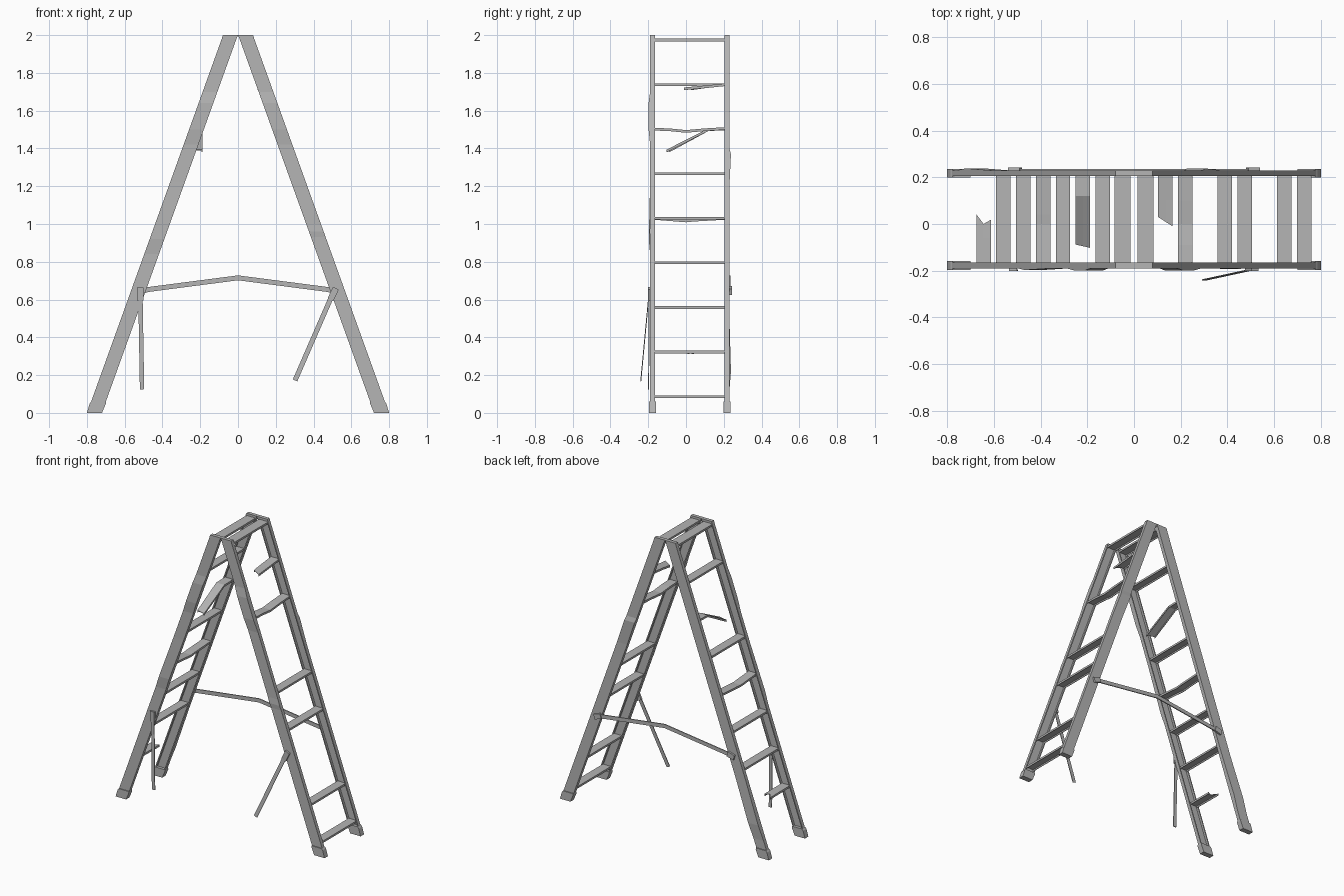
import bpy, bmesh
from mathutils import Vector

old = bpy.data.objects.get("Cube")
if old:
    bpy.data.objects.remove(old, do_unlink=True)

metal = bpy.data.materials.new("worn grey metal")
metal.use_nodes = True
GREY = (0.46, 0.46, 0.46, 1)
metal.diffuse_color = GREY
metal.node_tree.nodes["Principled BSDF"].inputs["Base Color"].default_value = GREY

FRONT, BACK = -0.165, 0.205      # inner faces of the front and back rails
DEPTH = 0.025


def centre_x(z):
    """Distance of a rail's centre line from the middle at height z."""
    return 0.04 + 0.36 * (2 - z)


def loft(name, rings):
    """Join matching rings of points into a closed solid."""
    bm = bmesh.new()
    loops = [[bm.verts.new(p) for p in ring] for ring in rings]
    n = len(loops[0])
    for a, b in zip(loops, loops[1:]):
        for i in range(n):
            j = (i + 1) % n
            bm.faces.new((a[i], a[j], b[j], b[i]))
    bm.faces.new(loops[0])
    bm.faces.new(loops[-1])
    bmesh.ops.recalc_face_normals(bm, faces=bm.faces)
    mesh = bpy.data.meshes.new(name)
    bm.to_mesh(mesh)
    bm.free()
    mesh.materials.append(metal)
    obj = bpy.data.objects.new(name, mesh)
    bpy.context.scene.collection.objects.link(obj)
    return obj


def slab(x0, x1, y0, y1, z):
    return [(x0, y0, z), (x1, y0, z), (x1, y1, z), (x0, y1, z)]


def rail(name, side, inner, dents):
    """Channel rail, open towards the treads, with dents given as (z, push)."""
    out = -1 if inner < 0 else 1
    half, wall = 0.039, 0.008
    rings = []
    for z, push in [(0.03, 0)] + dents + [(1.99, 0)]:
        c = side * centre_x(z)
        outer, web = inner + out * (DEPTH + push), inner + out * 0.015
        rings.append([(c - half, outer, z), (c + half, outer, z),
                      (c + half, inner, z), (c + half - wall, inner, z),
                      (c + half - wall, web, z), (c - half + wall, web, z),
                      (c - half + wall, inner, z), (c - half, inner, z)])
    loft(name, rings)
    # closed top end
    ends = sorted((inner, inner + out * DEPTH))
    loft(name + "_cap", [slab(side * centre_x(z) - 0.04, side * centre_x(z) + 0.04,
                              *ends, z) for z in (1.985, 2.0)])
    # foot, following the slope of the rail
    y0, y1 = ends[0] - 0.006, ends[1] + 0.006
    loft(name + "_foot", [slab(side * centre_x(z) - w, side * centre_x(z) + w, y0, y1, z)
                          for z, w in ((0, 0.04), (0.05, 0.043), (0.06, 0.038))])


upper_dent = [(1.42, 0), (1.5, 0.008), (1.64, 0.008), (1.7, 0)]
rail("front_right_rail", -1, FRONT, [(0.84, 0), (0.92, 0.007), (1.22, 0)] + upper_dent)
rail("front_left_rail", 1, FRONT, [(0.93, 0), (0.96, 0.003), (1.0, 0)] + upper_dent)
rail("back_right_rail", -1, BACK, [(0.12, 0), (0.22, 0.008), (0.5, 0)])
rail("back_left_rail", 1, BACK, [(1.2, 0), (1.37, 0.008), (1.4, 0)])


def tread(name, side, z, path=None, skew=0, jag=0, half=0.031):
    """Lipped tread swept along (y, drop) points; the last end may be torn."""
    path = path or [(FRONT - 0.01, 0), (BACK + 0.01, 0)]
    c = side * centre_x(z)
    h, lip = half, 0.004
    profile = [(-h, -0.008), (-h, 0.006), (0, 0.006), (h, 0.006), (h, -0.008),
               (h - lip, -0.008), (h - lip, 0.002), (0, 0.002),
               (lip - h, 0.002), (lip - h, -0.008)]
    rings = []
    for i, (y, drop) in enumerate(path):
        torn = i == len(path) - 1
        rings.append([(c + x, y + torn * (skew * x / h + jag * abs(x) / h), z - drop + dz)
                      for x, dz in profile])
    loft(name, rings)


# whole treads on each side
heights = [1.975 - 0.236 * i for i in range(9)]
for side, label, whole in ((-1, "right", (1, 3, 5, 6)), (1, "left", (5, 7, 8))):
    tread(label + "_top_tread", side, heights[0], half=0.035)
    for i in whole:
        tread(f"{label}_tread_{i}", side, heights[i])

# bent and broken treads
F, B = FRONT - 0.01, BACK + 0.01
tread("right_bent_tread", -1, heights[4], [(F, 0), (0, 0.014), (0.04, 0.01), (B, 0)])
tread("left_bent_tread", 1, heights[4], [(F, 0), (B, 0)])
tread("left_sagging_tread", 1, heights[2], [(F, 0), (-0.09, 0.003), (0, 0.012), (0.1, 0.003), (B, -0.004)])
tread("left_broken_tread", 1, heights[1], [(B, 0), (0.1, 0.012), (0.01, 0.022)], skew=-0.02)
tread("right_hanging_tread", -1, heights[2], [(B, 0), (0.12, 0.002), (-0.095, 0.115)], skew=-0.007)
tread("right_torn_tread", -1, heights[7], [(F, 0), (-0.06, 0.001), (0.0, 0.002)], skew=-0.012, jag=0.03)


def bar(name, points, width, thick=0.006):
    """Flat bar through points, with its broad face towards the front."""
    pts = [Vector(p) for p in points]
    rings = []
    for i, p in enumerate(pts):
        d = pts[min(i + 1, len(pts) - 1)] - pts[max(i - 1, 0)]
        w = d.cross(Vector((0, 1, 0))).normalized() * width / 2
        t = Vector((0, thick / 2, 0))
        rings.append([p - w - t, p + w - t, p + w + t, p - w + t])
    loft(name, rings)


# back spreader with its brackets
y = 0.232
bar("back_spreader", [(-0.5, y, 0.65), (0, y, 0.715), (0.5, y, 0.65)], 0.026, 0.007)
for side, label in ((-1, "right"), (1, "left")):
    bar(label + "_back_bracket", [(side * 0.485, 0.236, 0.655), (side * 0.535, 0.236, 0.64)], 0.035, 0.013)

# snapped front spreader arms hanging from their brackets
bar("right_hanging_arm", [(-0.517, -0.194, 0.65), (-0.508, -0.198, 0.125)], 0.023, 0.005)
bar("right_front_bracket", [(-0.517, -0.195, 0.665), (-0.517, -0.195, 0.595)], 0.034, 0.014)
bar("left_hanging_arm", [(0.51, -0.194, 0.65), (0.302, -0.239, 0.172)], 0.026, 0.004)
bar("left_front_bracket", [(0.518, -0.195, 0.66), (0.49, -0.195, 0.6)], 0.034, 0.014)
